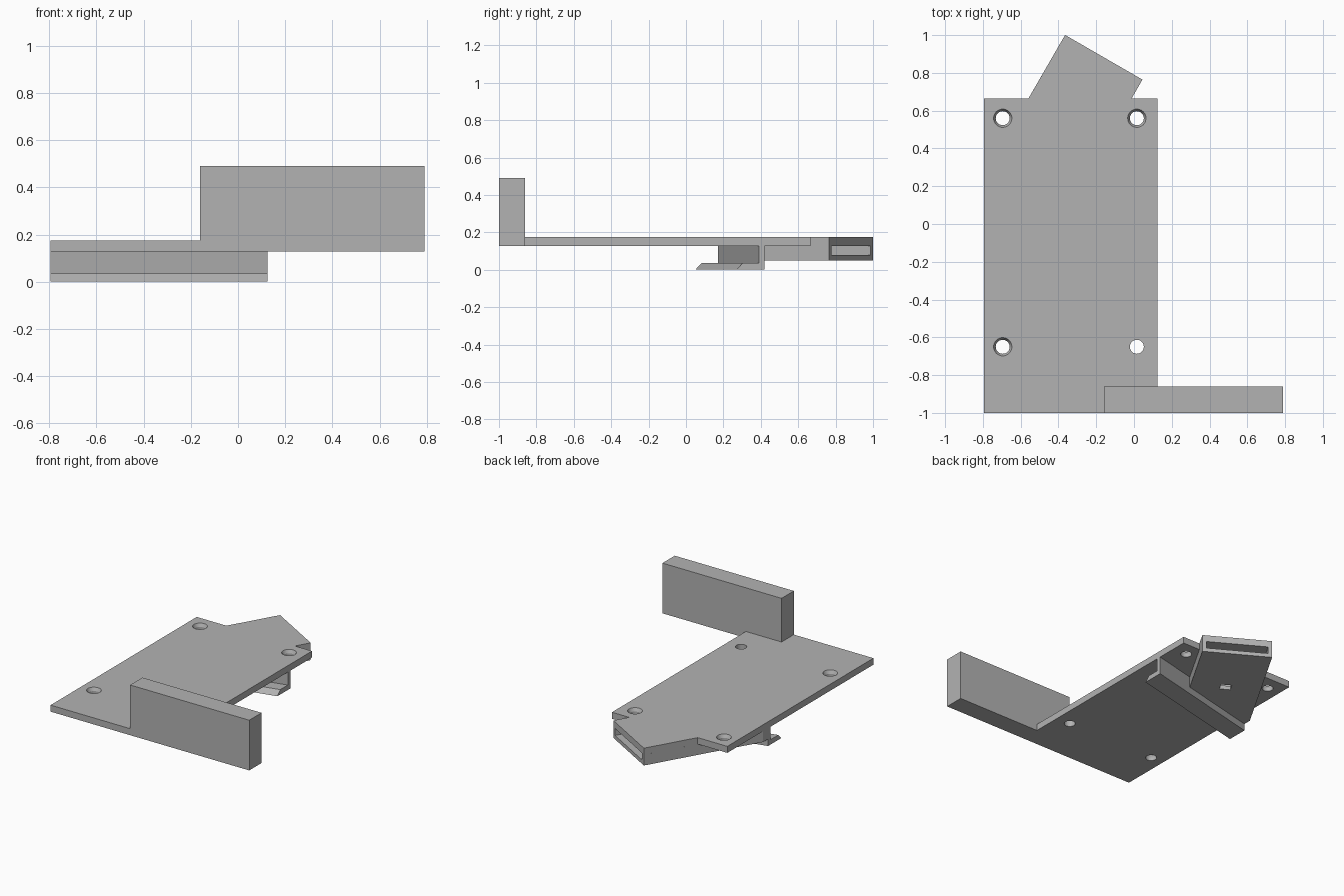
import bpy, bmesh, math
from mathutils import Vector

cube = bpy.data.objects.get("Cube")
if cube:
    bpy.data.objects.remove(cube, do_unlink=True)

# One plain grey for the whole bracket
grey = bpy.data.materials.new("plain grey")
grey.use_nodes = True
colour = (0.45, 0.45, 0.45, 1)
grey.diffuse_color = colour
grey.node_tree.nodes["Principled BSDF"].inputs["Base Color"].default_value = colour

PLATE_LOW, PLATE_TOP = 0.128, 0.175
LEFT, RIGHT = 0.125, -0.795


def finish(name, bm):
    bmesh.ops.recalc_face_normals(bm, faces=bm.faces)
    mesh = bpy.data.meshes.new(name)
    bm.to_mesh(mesh)
    bm.free()
    mesh.materials.append(grey)
    obj = bpy.data.objects.new(name, mesh)
    bpy.context.collection.objects.link(obj)
    return obj


def prism(name, points, sweep):
    """Sweep a flat outline of 3D points along a vector."""
    bm = bmesh.new()
    face = bm.faces.new([bm.verts.new(p) for p in points])
    out = bmesh.ops.extrude_face_region(bm, geom=[face])
    moved = [g for g in out["geom"] if isinstance(g, bmesh.types.BMVert)]
    bmesh.ops.translate(bm, verts=moved, vec=Vector(sweep))
    return finish(name, bm)


def slab(name, outline, low, high):
    return prism(name, [(x, y, low) for x, y in outline], (0, 0, high - low))


def cone(name, x, y, low, high, r_low, r_high):
    bm = bmesh.new()
    bmesh.ops.create_cone(bm, cap_ends=True, segments=40, radius1=r_low,
                          radius2=r_high, depth=high - low)
    bmesh.ops.translate(bm, verts=bm.verts, vec=(x, y, (low + high) / 2))
    return finish(name, bm)


def cut(obj, cutter):
    """Subtract the cutter, keep the result and discard the cutter."""
    cutter.hide_render = True
    mod = obj.modifiers.new("cut", 'BOOLEAN')
    mod.operation, mod.solver, mod.object = 'DIFFERENCE', 'EXACT', cutter
    graph = bpy.context.evaluated_depsgraph_get()
    mesh = bpy.data.meshes.new_from_object(obj.evaluated_get(graph))
    obj.modifiers.clear()
    obj.data = mesh
    bpy.data.objects.remove(cutter, do_unlink=True)


# Socket directions: inward from the mouth, and across it
turn = math.radians(30)
inward = Vector((-math.sin(turn), -math.cos(turn)))
across = Vector((math.cos(turn), -math.sin(turn)))
mouth = Vector((-0.16, 0.8825))


def in_socket(side, depth):
    return tuple(mouth + across * side + inward * depth)


def socket_box(name, half, start, end, low, high):
    corners = [(-half, start), (half, start), (half, end), (-half, end)]
    return slab(name, [in_socket(*c) for c in corners], low, high)


HALF = 0.2365
mouth_a, mouth_b = in_socket(-HALF, 0), in_socket(HALF, 0)

# Base plate, including the roof of the angled socket
BACK = 0.665


def side_at(corner, y):
    return (corner[0] + (y - corner[1]) * math.tan(turn), y)


plate = slab("base_plate", [
    (RIGHT, -1), (LEFT, -1), (LEFT, BACK), side_at(mouth_b, BACK), mouth_b,
    mouth_a, side_at(mouth_a, BACK), (RIGHT, BACK)], PLATE_LOW, PLATE_TOP)

# Screw holes, three of them countersunk
for x in (-0.695, 0.015):
    for y in (-0.65, 0.56):
        cut(plate, cone("hole_cutter", x, y, 0.1, 0.2, 0.037, 0.037))
        if (x, y) != (0.015, -0.65):
            cut(plate, cone("countersink_cutter", x, y, 0.15, 0.18, 0.036, 0.051))

# Upright block standing on the front edge and overhanging to the side
prism("upright_block", [(x, -1, z) for x, z in [
    (-0.16, PLATE_TOP), (LEFT, PLATE_TOP), (LEFT, PLATE_LOW),
    (0.79, PLATE_LOW), (0.79, 0.49), (-0.16, 0.49)]], (0, 0.14, 0))

# Slanted hooked rail below the plate
prism("slanted_rail", [(LEFT, y, z) for y, z in [
    (0.27, 0), (0.42, 0), (0.42, PLATE_LOW), (0.39, PLATE_LOW),
    (0.39, 0.035), (0.303, 0.035)]], (RIGHT - LEFT, -0.22, 0))

# Angled socket below the plate, ending against the rail
socket = slab("angled_socket", [
    mouth_a, mouth_b, in_socket(HALF, 0.488), (RIGHT, 0.2),
    (RIGHT, 0.256)], 0.05, PLATE_LOW)
cut(socket, socket_box("cavity_cutter", 0.21, -0.05, 0.5, 0.078, 0.15))
cut(socket, socket_box("latch_hole_cutter", 0.037, 0.415, 0.475, 0.03, 0.1))
